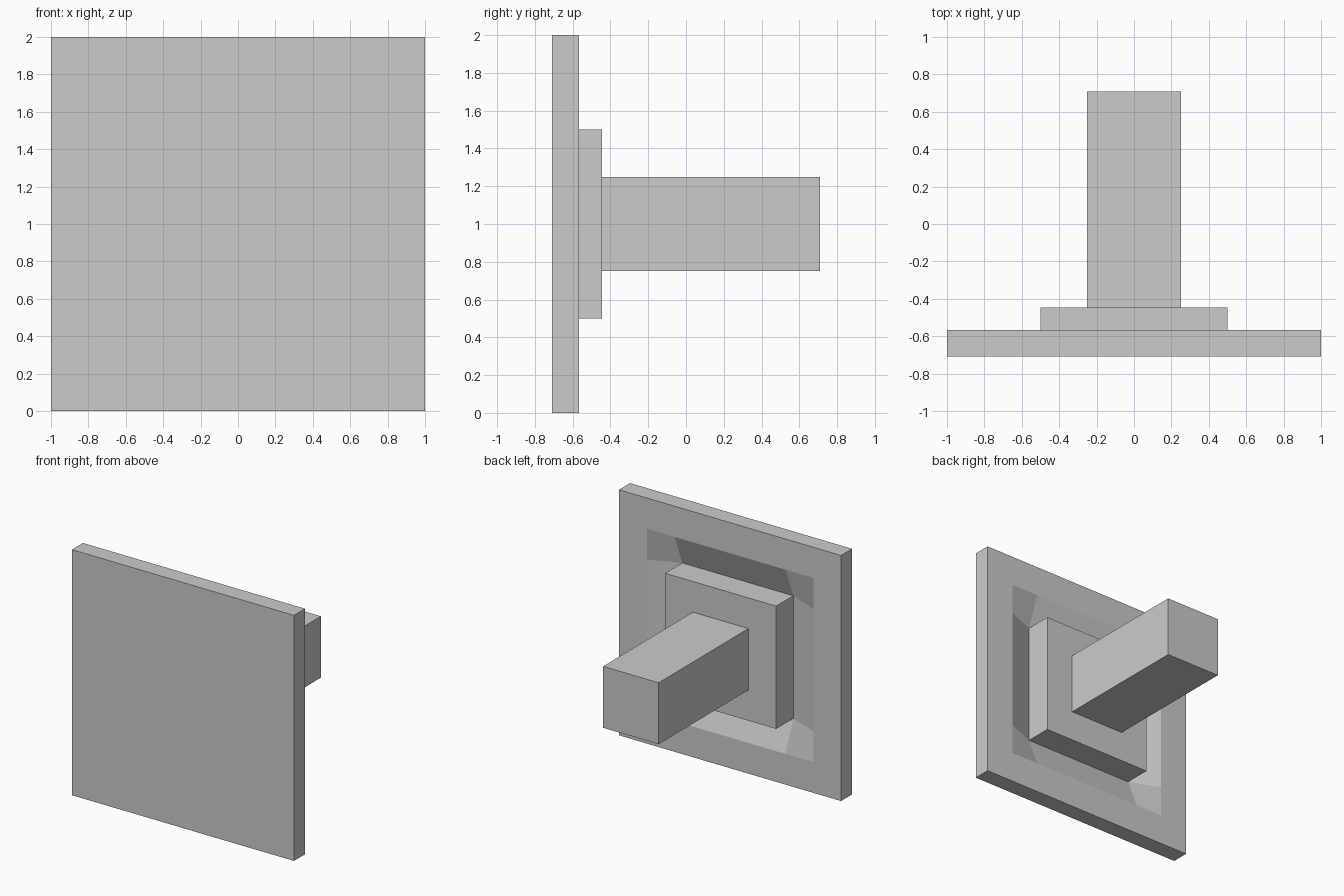
import bpy, bmesh

if "Cube" in bpy.data.objects:
    bpy.data.objects.remove(bpy.data.objects["Cube"])

FRONT, RIM, FLOOR, BOSS, TIP = -0.709, -0.567, -0.666, -0.446, 0.709

bm = bmesh.new()

# Back of the plate: 5 x 5 patch of quads, with its middle pushed in to form the sloped recess
steps = [-1, -0.75, -0.5, 0.5, 0.75, 1]
grid = [[bm.verts.new((x, FLOOR if max(abs(x), abs(z)) <= 0.5 else RIM, z + 1))
         for z in steps] for x in steps]
for i in range(5):
    for j in range(5):
        face = bm.faces.new((grid[i][j], grid[i][j + 1], grid[i + 1][j + 1], grid[i + 1][j]))
        if i == j == 2:
            centre = face

# Plate sides and front panel
rim_edges = [e for e in bm.edges if e.is_boundary]
new = bmesh.ops.extrude_edge_only(bm, edges=rim_edges)["geom"]
for v in new:
    if isinstance(v, bmesh.types.BMVert):
        v.co.y = FRONT
bmesh.ops.contextual_create(bm, geom=[e for e in bm.edges if e.is_boundary])


def pull(face, y):
    """Extrude a face to depth y and return the new cap."""
    cap = bmesh.ops.extrude_discrete_faces(bm, faces=[face])["faces"][0]
    for v in cap.verts:
        v.co.y = y
    return cap


# Square boss rising from the recess, then the long square post
cap = pull(centre, BOSS)
bmesh.ops.inset_individual(bm, faces=[cap], thickness=0.25, use_even_offset=True)
pull(cap, TIP)

bmesh.ops.recalc_face_normals(bm, faces=bm.faces[:])
mesh = bpy.data.meshes.new("plate_with_post")
bm.to_mesh(mesh)
bm.free()
obj = bpy.data.objects.new("plate_with_post", mesh)
bpy.context.collection.objects.link(obj)
